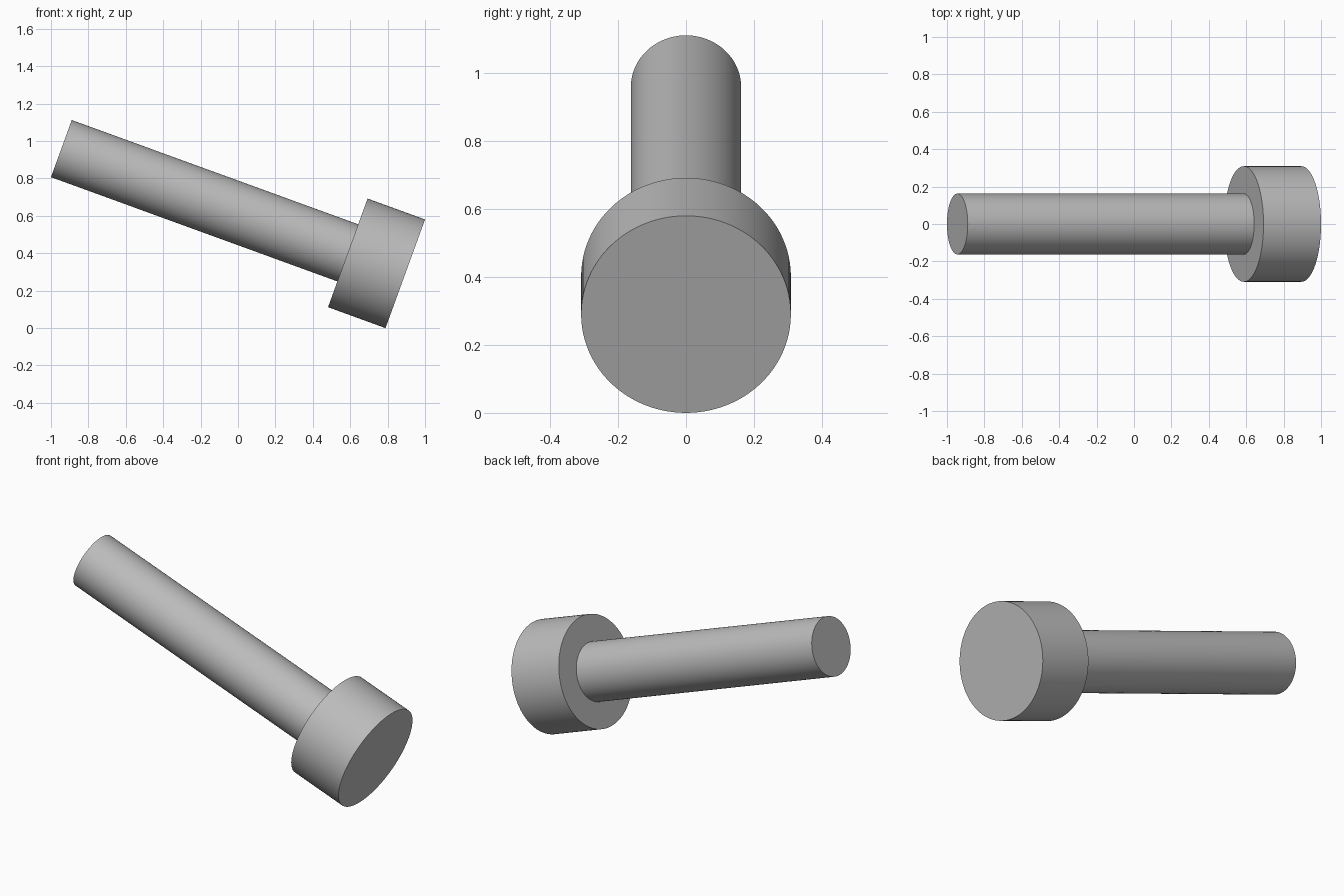
import bpy
import math
from mathutils import Vector

default = bpy.data.objects.get("Cube")
if default:
    bpy.data.objects.remove(default, do_unlink=True)

# Single plain grey finish
grey = bpy.data.materials.new("plain grey")
grey.use_nodes = True
colour = (0.5, 0.5, 0.5, 1.0)
grey.diffuse_color = colour
grey.node_tree.nodes["Principled BSDF"].inputs["Base Color"].default_value = colour

# The bolt axis runs from the head's outer face up toward the shaft end
TILT = math.radians(20)
HEAD_R, HEAD_T = 0.309, 0.327
SHAFT_R = 0.1625
axis = Vector((-math.cos(TILT), 0, math.sin(TILT)))
base = Vector((1 - HEAD_R * math.sin(TILT), 0, HEAD_R * math.cos(TILT)))
total = (base.x + 1 - SHAFT_R * math.sin(TILT)) / math.cos(TILT)


def cylinder(name, radius, start, end):
    """Smooth-sided cylinder between two distances along the axis."""
    bpy.ops.mesh.primitive_cylinder_add(
        vertices=96, radius=radius, depth=end - start,
        location=base + axis * (start + end) / 2,
        rotation=axis.to_track_quat('Z', 'Y').to_euler())
    part = bpy.context.object
    part.name = name
    part.data.materials.append(grey)
    bpy.ops.object.shade_smooth_by_angle(angle=math.radians(30))
    return part


cylinder("bolt_head", HEAD_R, 0, HEAD_T)
cylinder("bolt_shaft", SHAFT_R, HEAD_T, total)
